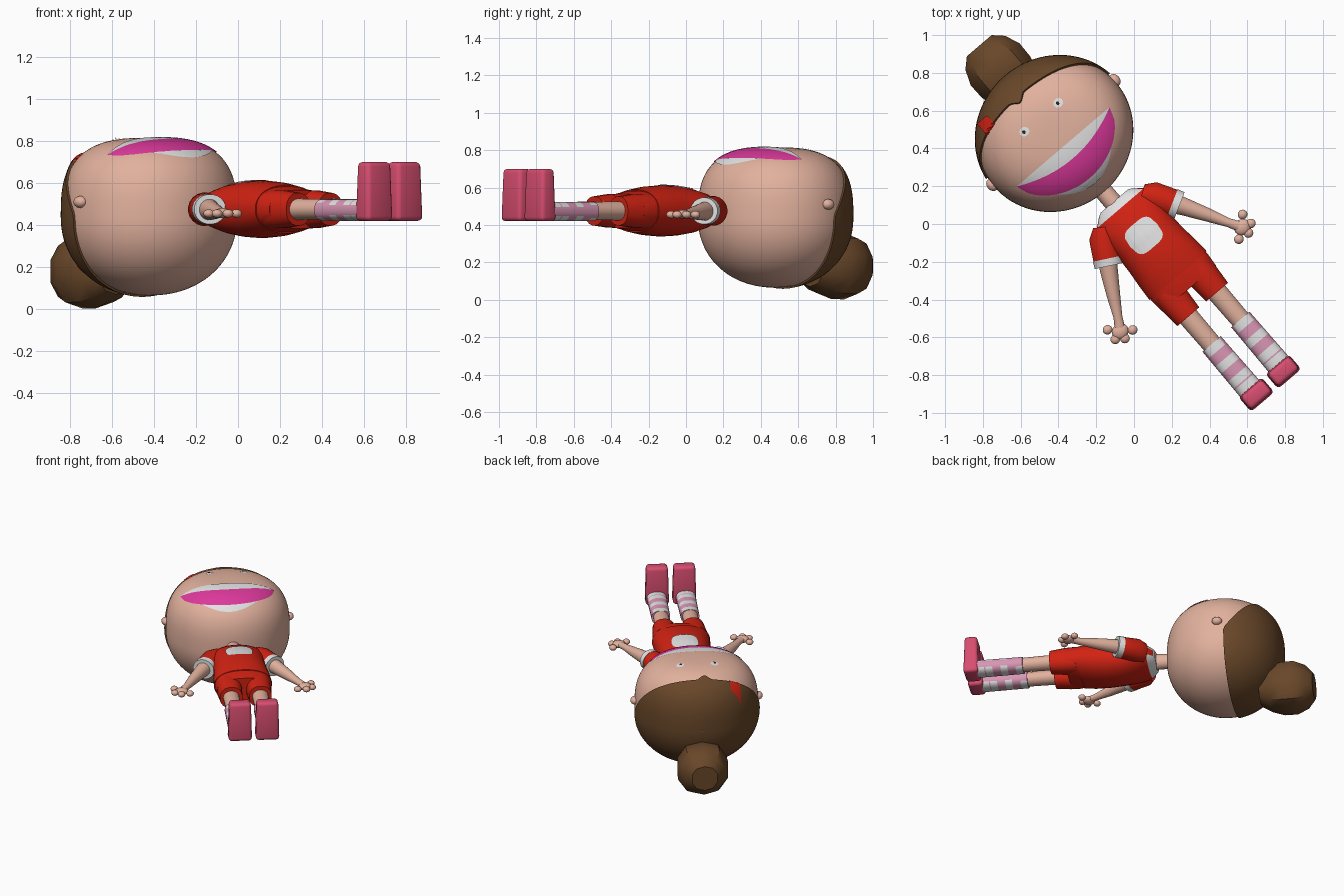
import bpy, bmesh, math
from mathutils import Vector
from mathutils.bvhtree import BVHTree

if "Cube" in bpy.data.objects:
    bpy.data.objects.remove(bpy.data.objects["Cube"])

TURN = math.radians(40.5)   # figure lies on its back: head to +y, face up, then turned
parts = []


def material(name, *rgb):
    m = bpy.data.materials.new(name)
    m.use_nodes = True
    m.diffuse_color = (*rgb, 1)
    m.node_tree.nodes["Principled BSDF"].inputs["Base Color"].default_value = (*rgb, 1)
    return m


SKIN = material("skin", .76, .44, .34)
HAIR = material("brown hair", .14, .063, .022)
RED = material("red cloth", .64, .016, .006)
WHITE = material("white", .76, .76, .76)
MAGENTA = material("magenta mouth", .72, .04, .33)
SHOE = material("rose shoe", .68, .075, .16)
SOCK = material("pale pink sock", .68, .30, .45)
DARK = material("dark pupil", .02, .015, .012)


def finish(name, bm, *mats, rule=None):
    bmesh.ops.recalc_face_normals(bm, faces=bm.faces)
    if rule:
        for f in bm.faces:
            f.material_index = rule(f)
    mesh = bpy.data.meshes.new(name)
    bm.to_mesh(mesh)
    bm.free()
    for m in mats:
        mesh.materials.append(m)
    ob = bpy.data.objects.new(name, mesh)
    ob.rotation_euler.z = TURN
    bpy.context.collection.objects.link(ob)
    parts.append(ob)
    return ob


def skin_rows(rows, closed=True, caps=True):
    """Mesh from rows of points, optionally wrapped round and capped."""
    bm = bmesh.new()
    vs = [[bm.verts.new(p) for p in row] for row in rows]
    n = len(rows[0])
    for a, b in zip(vs, vs[1:]):
        for i in range(n if closed else n - 1):
            j = (i + 1) % n
            bm.faces.new((a[i], a[j], b[j], b[i]))
    if caps:
        bm.faces.new(vs[0])
        bm.faces.new(vs[-1])
    return bm


def tube(name, rings, *mats, sides=20, power=2, rule=None):
    """Loft of rings (x, y, z, half width, half depth) along a path lying flat."""
    along = (Vector(rings[-1][:3]) - Vector(rings[0][:3])).normalized()
    side = along.cross(Vector((0, 0, 1))).normalized()

    def sup(v):
        return math.copysign(abs(v) ** (2 / power), v)
    rows = []
    for x, y, z, w, d in rings:
        angles = [2 * math.pi * (i + .5) / sides for i in range(sides)]
        rows.append([Vector((x, y, z)) + side * w * sup(math.cos(a))
                     + Vector((0, 0, d * sup(math.sin(a)))) for a in angles])
    return finish(name, skin_rows(rows), *mats, rule=rule)


def ball(name, loc, radii, mat):
    bm = bmesh.new()
    bmesh.ops.create_uvsphere(bm, u_segments=16, v_segments=10, radius=1)
    for v in bm.verts:
        v.co = Vector(loc) + v.co * Vector(radii)
    return finish(name, bm, mat)


def strip(name, target, s0, s1, low, high, mat, n=28, m=8):
    """Thin painted patch between two curves, laid on the top of a part."""
    bm = bmesh.new()
    bm.from_mesh(target.data)
    tree = BVHTree.FromBMesh(bm)
    bm.free()
    rows = []
    for i in range(n + 1):
        s = s0 + (s1 - s0) * i / n
        row = []
        for j in range(m + 1):
            t = low(s) + (high(s) - low(s)) * j / m
            hit, normal, _, _ = tree.ray_cast(Vector((s, t, 3)), Vector((0, 0, -1)))
            row.append(hit + normal * .005)
        rows.append(row)
    out = skin_rows(rows, closed=False, caps=False)
    ob = finish(name, out, mat)
    if sum(p.normal.z for p in ob.data.polygons) < 0:
        ob.data.flip_normals()
    return ob


def disc(name, target, x, y, rx, ry, mat):
    def half(s):
        return ry * math.sqrt(max(0, 1 - ((s - x) / rx) ** 2))
    strip(name, target, x - rx, x + rx, lambda s: y - half(s), lambda s: y + half(s), mat, 14, 4)


# Head: rounded at the back, flattened on the face
HEAD = Vector((-.01, .632, .44))


def head_point(p, a, grow=1):
    d = Vector((math.sin(p) * math.cos(a), math.cos(p), math.sin(p) * math.sin(a)))
    n = 2.9 if d.z > 0 else 2.1
    r = math.hypot(d.x / .425, d.y / .40)
    return HEAD + d * grow / (r ** n + abs(d.z / .375) ** n) ** (1 / n)


def around(n):
    return [2 * math.pi * i / n for i in range(n)]


head = finish("head", skin_rows([[head_point(math.pi * (i + .1) / 44.2, a) for a in around(72)]
                                 for i in range(45)]), SKIN)


# Hair cap with a high front hairline and a small parted lock
def hair_edge(a):
    lo, hi = .02, math.pi - .1
    for _ in range(24):
        mid = (lo + hi) / 2
        q = head_point(mid, a, 1.025)
        line = .69 + .7 * max(0, q.z - .45)
        if q.z > .5:
            line -= .05 * max(0, 1 - abs(q.x + .04) / .05)
        if q.y > line:
            lo = mid
        else:
            hi = mid
    return lo


edges = [(a, hair_edge(a)) for a in around(120)]
rows = [[head_point(.01 + (e - .01) * i / 20, a, 1.025) for a, e in edges] for i in range(21)]
rows.append([head_point(e, a, .98) for a, e in edges])
hair = finish("hair", skin_rows(rows, caps=False), HAIR)
tube("hair_bun", [(-.01, y, .18, r, r) for y, r in
                  ((.88, .11), (.95, .15), (1.03, .176), (1.12, .178), (1.2, .145), (1.25, .09))],
     HAIR, sides=10, power=2.3)
strip("hair_clip", hair, -.285, -.215, lambda s: .865, lambda s: .94, RED, 6, 8)

# Face
MID, WIDE, LIP = -.02, .32, .555


def bow(s):
    return max(0, 1 - ((s - MID) / WIDE) ** 2)


def teeth_line(s):
    return LIP - .08 * bow(s)


def mouth_line(s):
    return LIP - .215 * bow(s) ** .6


strip("upper_teeth", head, MID - WIDE, MID + WIDE, teeth_line, lambda s: LIP, WHITE)
strip("mouth", head, MID - WIDE, MID + WIDE, mouth_line, teeth_line, MAGENTA)
strip("lower_lip", head, MID - .19, MID + .19,
      lambda s: mouth_line(s) - .038 * max(0, 1 - ((s - MID) / .19) ** 2), mouth_line, WHITE)
for side, tag in ((1, "left"), (-1, "right")):
    x = -.006 + side * .117
    disc(tag + "_eye", head, x, .748, .027, .024, WHITE)
    eye = parts[-1]
    disc(tag + "_pupil", eye, x - .004, .748, .009, .010, DARK)
    ball(tag + "_ear", (-.01 + side * .425, .645, .51), (.03, .036, .028), SKIN)

# Torso with collar and chest patch
tube("neck", [(-.01, .10, .475, .055, .06), (-.01, .17, .475, .05, .055),
              (-.01, .30, .47, .05, .05)], SKIN)
shirt = tube("shirt", [(0, y, .475, w, d) for y, w, d in
                       ((.16, .095, .05), (.15, .115, .062), (.11, .165, .085), (.07, .185, .1),
                        (0, .185, .12), (-.08, .18, .132), (-.18, .185, .137),
                        (-.28, .195, .13), (-.36, .2, .115))],
             RED, WHITE, sides=32, power=2.2,
             rule=lambda f: int(f.calc_center_median().y > .11
                                and abs(f.calc_center_median().x) < .13))


def patch_half(s):
    return .08 * max(0, 1 - (abs(s) / .092) ** 4) ** .35


strip("chest_patch", shirt, -.092, .092, lambda s: -.08 - patch_half(s),
      lambda s: -.08 + patch_half(s), WHITE)
tube("shorts_hips", [(0, -.30, .475, .18, .11), (0, -.37, .475, .195, .108),
                     (0, -.45, .475, .188, .092)], RED, sides=32, power=2.4)

STRIPES = (-.775, -.88, -.98, -1.04)


def sock_rule(f):
    y = f.calc_center_median().y
    return int(abs(f.normal.z) > .55 and any(abs(y - c) < .024 for c in STRIPES))


# Limbs, mirrored left and right
for k, tag in ((1, "left"), (-1, "right")):
    tube(tag + "_sleeve", [(k * .13, .09, .475, .06, .07), (k * .17, .045, .475, .08, .08),
                           (k * .23, -.055, .475, .077, .072)], RED)
    tube(tag + "_cuff", [(k * .226, -.048, .475, .08, .074), (k * .245, -.083, .475, .078, .072)], WHITE)
    tube(tag + "_arm", [(k * .22, -.04, .475, .055, .055), (k * .26, -.10, .472, .048, .048),
                        (k * .33, -.22, .465, .036, .036), (k * .385, -.32, .46, .024, .024),
                        (k * .415, -.37, .46, .028, .02)], SKIN)
    ball(tag + "_palm", (k * .425, -.385, .457), (.046, .042, .024), SKIN)
    for i, (x, y) in enumerate(((.47, -.335), (.472, -.40), (.43, -.43), (.37, -.422))):
        ball(f"{tag}_finger_{i + 1}", (k * x, y, .455), (.026, .025, .02), SKIN)
    x = k * .1
    tube(tag + "_shorts_leg", [(x, -.38, .475, .088, .092), (x, -.46, .475, .085, .09),
                               (x, -.56, .475, .077, .078)], RED, power=2.3)
    tube(tag + "_leg", [(x, -.50, .475, .057, .052), (x, -.78, .475, .053, .048)], SKIN)
    tube(tag + "_sock", [(x, -.75 - .008 * i, .472, .064 + .0001 * i, .052) for i in range(41)],
         SOCK, WHITE, sides=24, power=2.4, rule=sock_rule)
    # Shoe: upright rounded block, a little thinner and narrower at the toe
    bm = bmesh.new()
    bmesh.ops.create_cube(bm, size=1)
    for v in bm.verts:
        toe = v.co.z > 0
        v.co = Vector((k * .094 + v.co.x * (.148 if toe else .162),
                       -1.107 + v.co.y * (.088 if toe else .105), .56 + v.co.z * .28))
    bmesh.ops.bevel(bm, geom=bm.edges[:], offset=.022, segments=3, profile=.5, affect='EDGES')
    finish(tag + "_shoe", bm, SHOE)

# Smooth shading with sharp creases kept
bpy.ops.object.select_all(action='DESELECT')
for ob in parts:
    ob.select_set(True)
bpy.context.view_layer.objects.active = head
bpy.ops.object.shade_smooth_by_angle(angle=math.radians(35))
